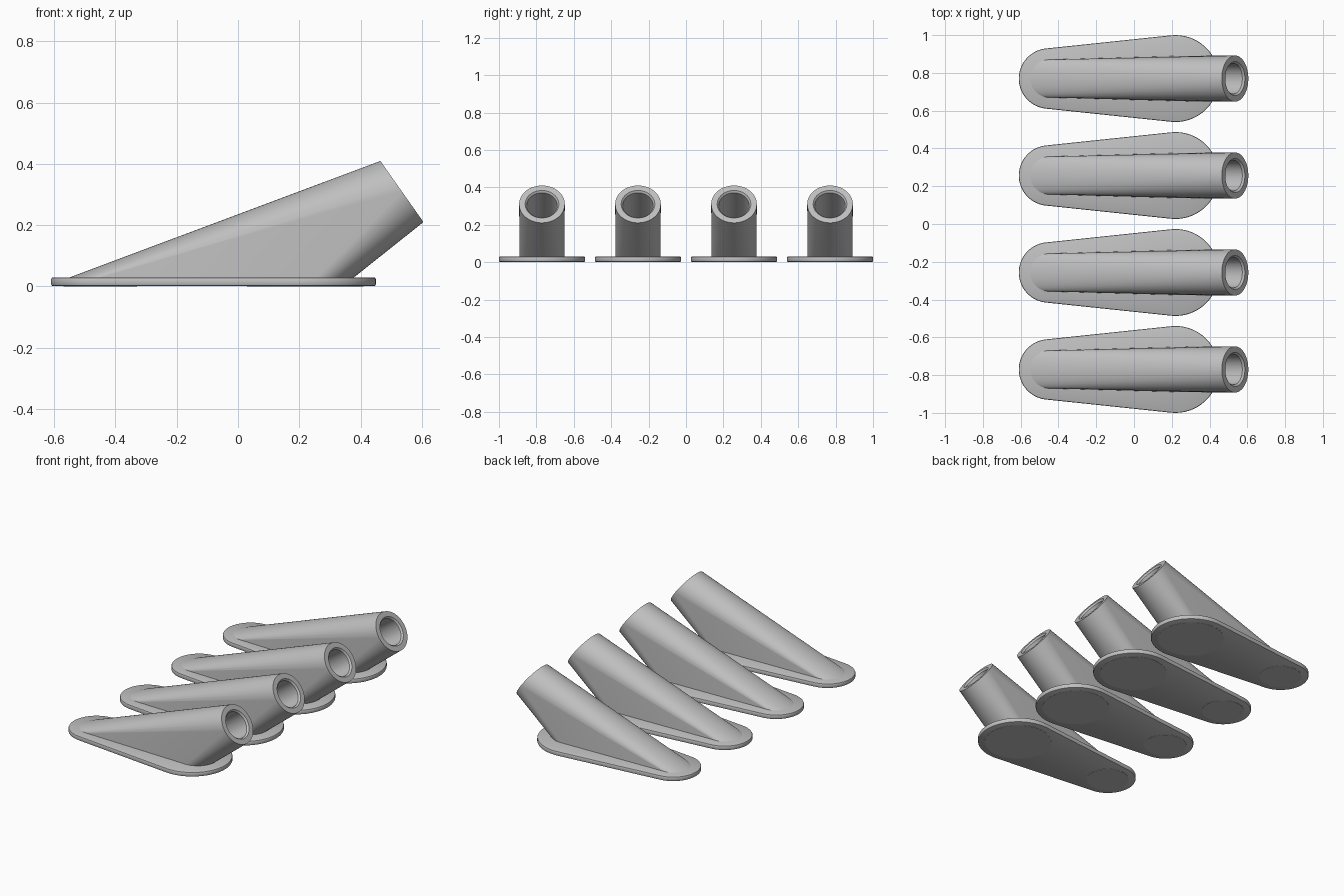
import bpy, bmesh, math
from mathutils import Vector

if "Cube" in bpy.data.objects:
    bpy.data.objects.remove(bpy.data.objects["Cube"])

grey = bpy.data.materials.new("light grey")
grey.diffuse_color = (0.52, 0.52, 0.52, 1)
grey.use_nodes = True
grey.node_tree.nodes["Principled BSDF"].inputs["Base Color"].default_value = grey.diffuse_color

N = 64
TILT = math.radians(35.2)
AXIS = Vector((math.cos(TILT), 0, math.sin(TILT)))     # direction the tube points
UP = Vector((-math.sin(TILT), 0, math.cos(TILT)))
MOUTH = Vector((0.535, 0, 0.31))
BIG, SMALL = (0.22, 0.23), (-0.45, 0.16)               # plate ends: centre x, radius


def circle(bm, centre, r, u, v):
    return [bm.verts.new(centre + u * r * math.cos(a) + v * r * math.sin(a))
            for a in (2 * math.pi * i / N for i in range(N))]


def bridge(bm, a, b):
    for i in range(len(a)):
        j = (i + 1) % len(a)
        bm.faces.new((a[i], a[j], b[j], b[i]))


def finish(bm, name):
    bmesh.ops.recalc_face_normals(bm, faces=bm.faces)
    me = bpy.data.meshes.new(name)
    bm.to_mesh(me)
    bm.free()
    me.materials.append(grey)
    ob = bpy.data.objects.new(name, me)
    bpy.context.collection.objects.link(ob)
    bpy.ops.object.select_all(action='DESELECT')
    ob.select_set(True)
    bpy.context.view_layer.objects.active = ob
    bpy.ops.object.shade_smooth_by_angle(angle=math.radians(30))
    return ob


def make_plate():
    # tapered rounded outline, stacked with softened edges
    bm = bmesh.new()
    phi = math.acos((SMALL[1] - BIG[1]) / (BIG[0] - SMALL[0]))
    rings = []
    for z, inset in ((0.001, 0.006), (0.003, 0.002), (0.007, 0),
                     (0.024, 0), (0.028, 0.002), (0.03, 0.006)):
        ring = []
        for (cx, r), start, end in ((BIG, -phi, phi), (SMALL, phi, 2 * math.pi - phi)):
            for i in range(33):
                a = start + (end - start) * i / 32
                ring.append(bm.verts.new((cx + (r - inset) * math.cos(a),
                                          (r - inset) * math.sin(a), z)))
        rings.append(ring)
    for a, b in zip(rings, rings[1:]):
        bridge(bm, a, b)
    bm.faces.new(rings[0])
    bm.faces.new(rings[-1])
    return finish(bm, "base_plate")


def make_pads():
    # two round pads under the plate
    bm = bmesh.new()
    X, Y = Vector((1, 0, 0)), Vector((0, 1, 0))
    for cx, r in ((BIG[0], 0.19), (SMALL[0], 0.12)):
        low = circle(bm, Vector((cx, 0, 0)), r, X, Y)
        high = circle(bm, Vector((cx, 0, 0.004)), r, X, Y)
        bridge(bm, low, high)
        bm.faces.new(low)
        bm.faces.new(high)
    return finish(bm, "bottom_pads")


def make_body():
    # hull from the tilted mouth down to two circles on the plate
    bm = bmesh.new()
    X, Y = Vector((1, 0, 0)), Vector((0, 1, 0))
    mouth = circle(bm, MOUTH, 0.122, UP, Y)
    circle(bm, Vector((0.255, 0, 0.027)), 0.12, X, Y)
    circle(bm, Vector((-0.457, 0, 0.027)), 0.1, X, Y)
    bmesh.ops.convex_hull(bm, input=bm.verts[:])
    rim = set(mouth)
    cap = [f for f in bm.faces if all(v in rim for v in f.verts)]
    bmesh.ops.delete(bm, geom=cap, context='FACES_ONLY')
    for e in [e for e in bm.edges if not e.link_faces]:
        bm.edges.remove(e)
    # blind bore with a chamfered lip
    last = mouth
    for r, depth in ((0.09, 0), (0.081, 0.01), (0.081, 0.3)):
        ring = circle(bm, MOUTH - AXIS * depth, r, UP, Y)
        bridge(bm, last, ring)
        last = ring
    bm.faces.new(last)
    return finish(bm, "angled_socket")


# four identical holders in a row
for part in (make_plate(), make_pads(), make_body()):
    part.location.y = -0.77
    for k in range(1, 4):
        copy = part.copy()
        copy.location.y = -0.77 + k * 1.54 / 3
        bpy.context.collection.objects.link(copy)
